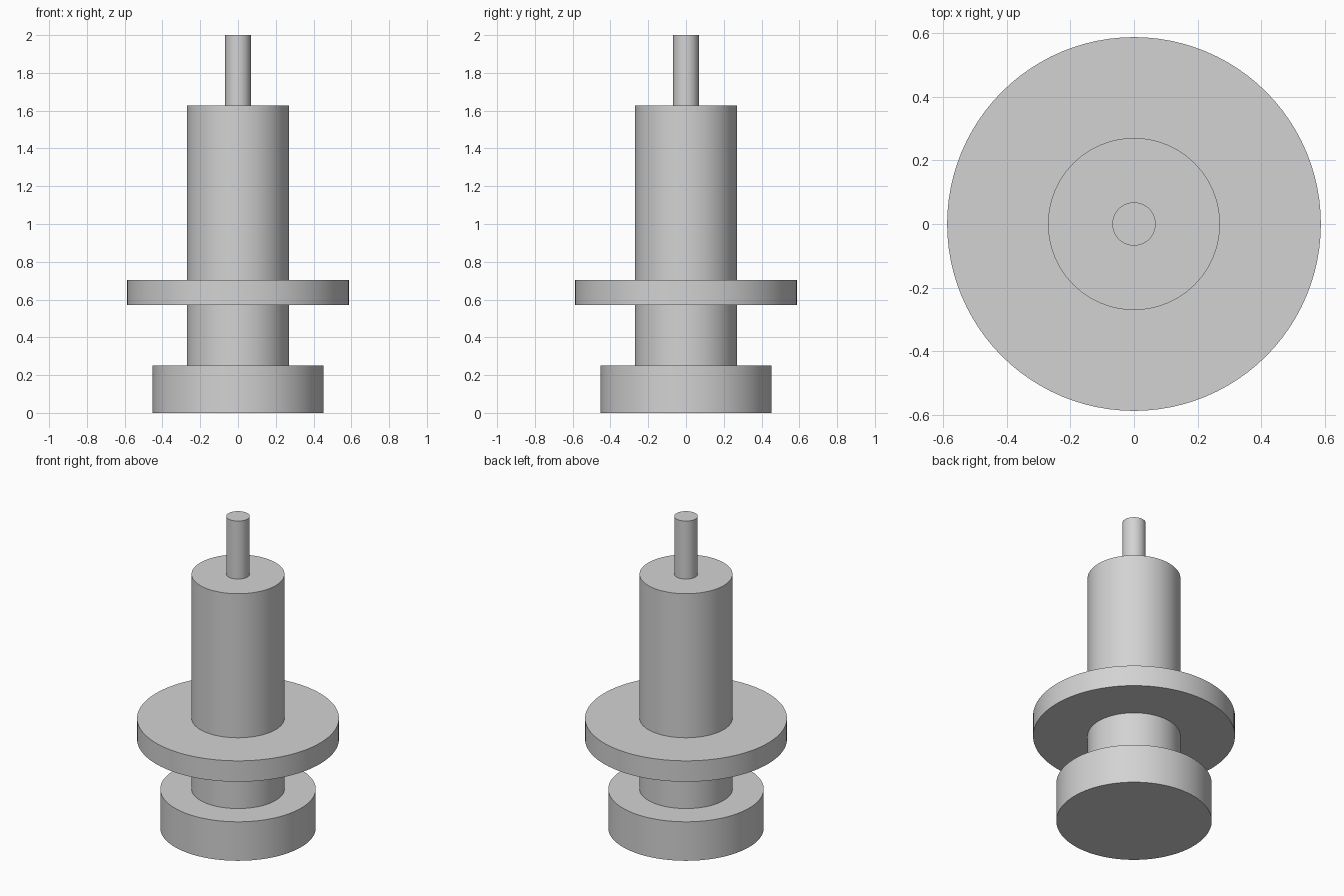
import bpy
import math

if "Cube" in bpy.data.objects:
    bpy.data.objects.remove(bpy.data.objects["Cube"])

# One plain grey for the whole model
grey = bpy.data.materials.new("light_grey")
grey.diffuse_color = (0.65, 0.65, 0.65, 1.0)
grey.use_nodes = True
grey.node_tree.nodes["Principled BSDF"].inputs["Base Color"].default_value = grey.diffuse_color


def disc(name, radius, z0, z1):
    """Upright smooth cylinder between two heights."""
    bpy.ops.mesh.primitive_cylinder_add(
        vertices=96, radius=radius, depth=z1 - z0, location=(0, 0, (z0 + z1) / 2))
    ob = bpy.context.object
    ob.name = name
    ob.data.materials.append(grey)
    bpy.ops.object.shade_smooth_by_angle(angle=math.radians(30))
    return ob


# Stacked turned parts, bottom to top
disc("base", 0.452, 0.0, 0.25)
disc("body", 0.27, 0.25, 1.628)
disc("flange", 0.587, 0.57, 0.704)
disc("top_pin", 0.068, 1.628, 2.0)
